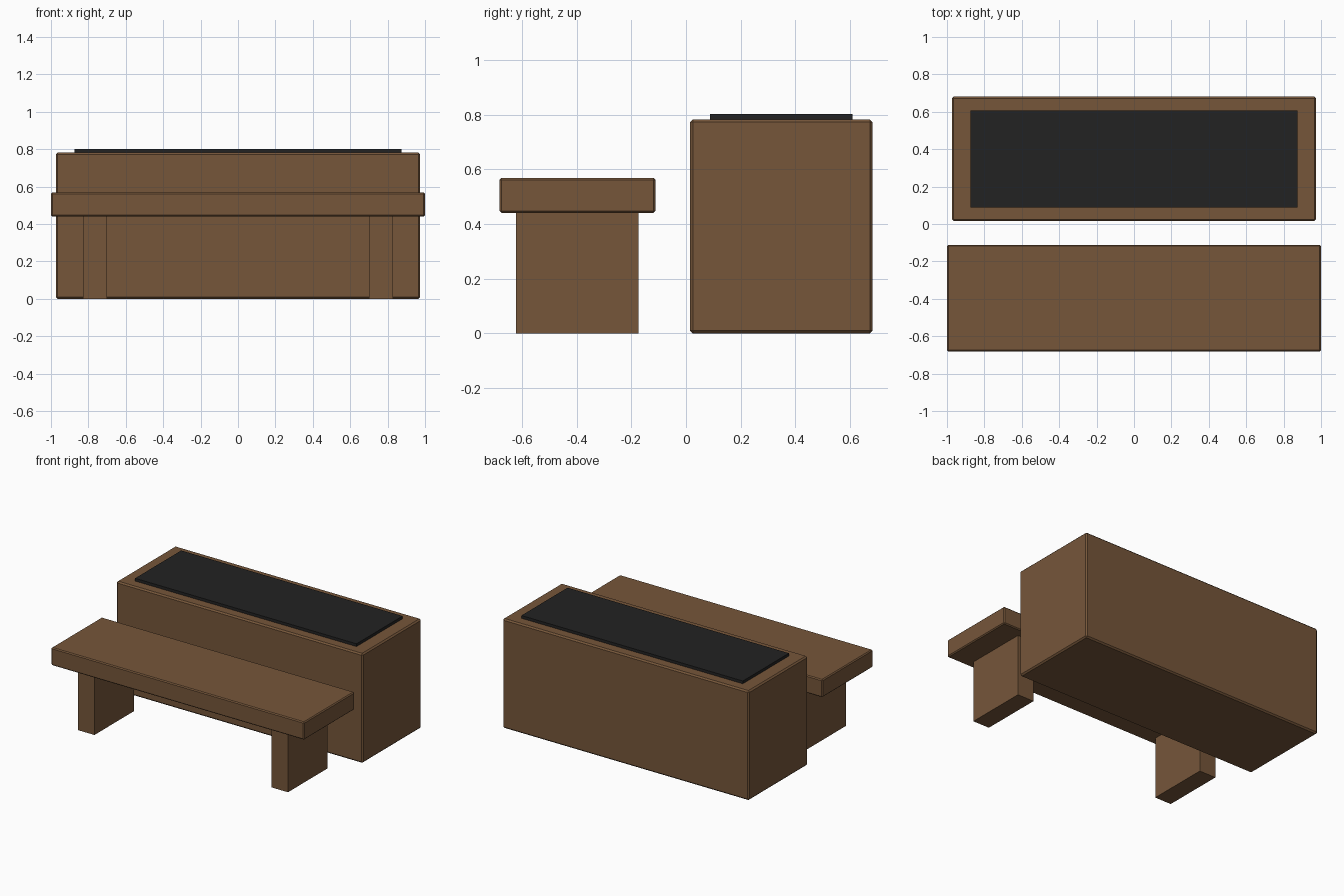
import bpy, bmesh

if "Cube" in bpy.data.objects:
    bpy.data.objects.remove(bpy.data.objects["Cube"])


def material(name, color):
    m = bpy.data.materials.new(name)
    m.diffuse_color = (*color, 1.0)
    m.use_nodes = True
    m.node_tree.nodes["Principled BSDF"].inputs["Base Color"].default_value = m.diffuse_color
    return m


wood = material("brown wood", (0.18, 0.093, 0.042))
soil = material("dark soil", (0.016, 0.016, 0.016))


def box(name, lo, hi, mat, bevel=0.0):
    """Axis-aligned box between two corners, with an optional chamfer."""
    bm = bmesh.new()
    bmesh.ops.create_cube(bm, size=1)
    for v in bm.verts:
        v.co = [(a + b) / 2 + c * (b - a) for a, b, c in zip(lo, hi, v.co)]
    mesh = bpy.data.meshes.new(name)
    bm.to_mesh(mesh)
    bm.free()
    mesh.materials.append(mat)
    obj = bpy.data.objects.new(name, mesh)
    bpy.context.collection.objects.link(obj)
    if bevel:
        mod = obj.modifiers.new("chamfer", 'BEVEL')
        mod.width = bevel
        mod.segments = 1
    return obj


# Planter block with the dark soil panel on top
box("planter", (-0.974, 0.015, 0.0), (0.974, 0.682, 0.782), wood, 0.01)
box("soil_panel", (-0.875, 0.088, 0.77), (0.875, 0.608, 0.802), soil)

# Bench: thick seat slab on two slab legs
box("seat", (-1.0, -0.682, 0.441), (1.0, -0.111, 0.568), wood, 0.007)
for side, x in (("left", -0.765), ("right", 0.765)):
    box(side + "_leg", (x - 0.065, -0.621, 0.0), (x + 0.065, -0.174, 0.445), wood)
